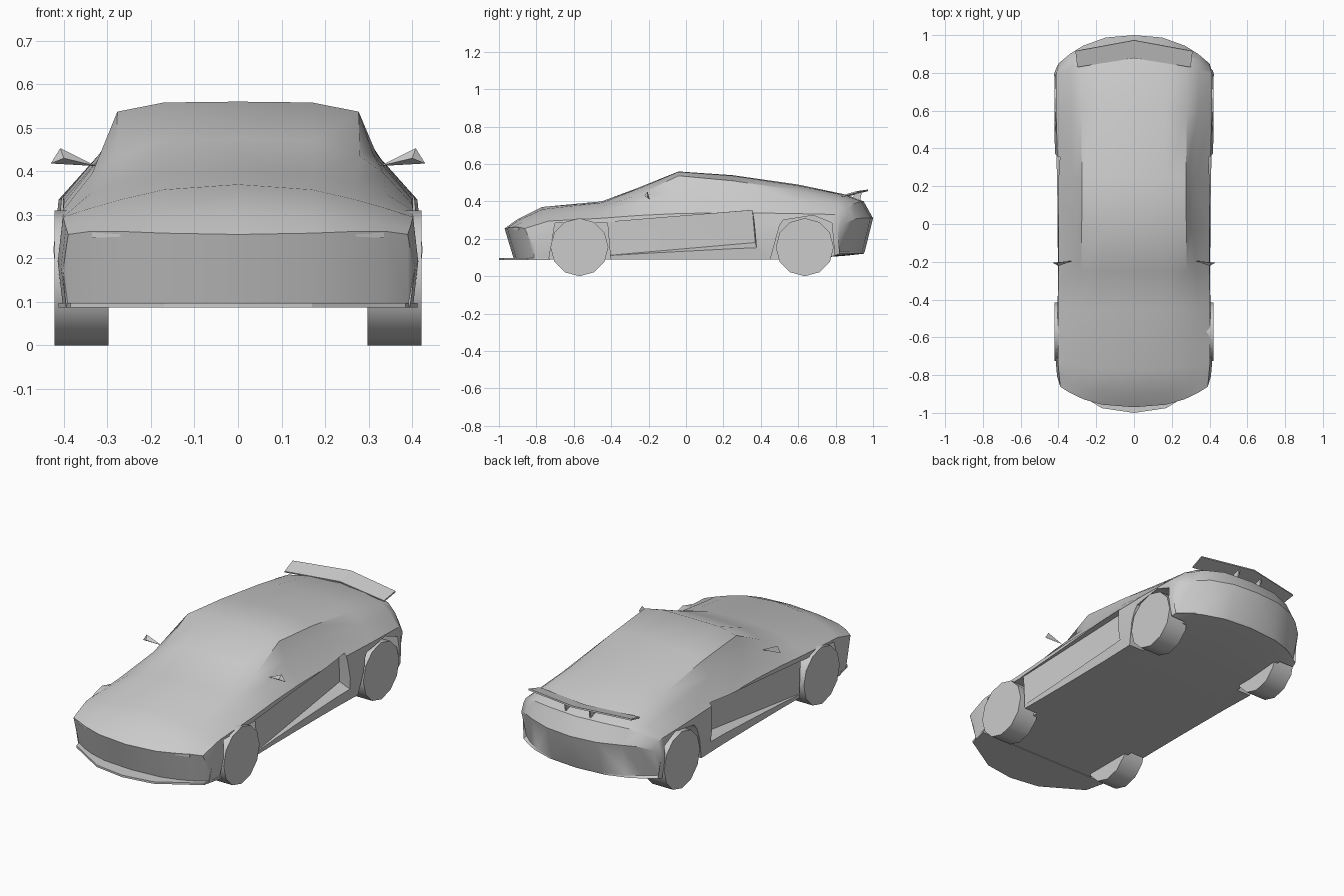
import bpy, bmesh, math
from mathutils import Vector

old = bpy.data.objects.get("Cube")
if old:
    bpy.data.objects.remove(old, do_unlink=True)

grey = bpy.data.materials.new("body grey")
grey.use_nodes = True
grey.diffuse_color = (0.6, 0.6, 0.6, 1)
grey.node_tree.nodes["Principled BSDF"].inputs["Base Color"].default_value = grey.diffuse_color


def make_object(name, bm):
    bmesh.ops.recalc_face_normals(bm, faces=bm.faces)
    mesh = bpy.data.meshes.new(name)
    bm.to_mesh(mesh)
    bm.free()
    mesh.materials.append(grey)
    obj = bpy.data.objects.new(name, mesh)
    bpy.context.collection.objects.link(obj)
    return obj


def smooth(obj, degrees):
    bpy.ops.object.select_all(action="DESELECT")
    obj.select_set(True)
    bpy.context.view_layer.objects.active = obj
    bpy.ops.object.shade_smooth_by_angle(angle=math.radians(degrees))


def extruded(name, points, offset):
    """Closed solid from a planar outline pushed along an offset."""
    bm = bmesh.new()
    near = [bm.verts.new(p) for p in points]
    far = [bm.verts.new(Vector(p) + Vector(offset)) for p in points]
    bm.faces.new(near)
    bm.faces.new(far[::-1])
    for i in range(len(near)):
        j = (i + 1) % len(near)
        bm.faces.new((near[i], near[j], far[j], far[i]))
    return make_object(name, bm)


def hull(name, points):
    bm = bmesh.new()
    for p in points:
        bm.verts.new(p)
    bmesh.ops.convex_hull(bm, input=bm.verts)
    return make_object(name, bm)


# Body stations: y, corner sweep, floor z, roof z, then (x, z) from roof edge to shoulder
STATIONS = [
    (-.97, .13, .09, .255, (.17, .258), (.27, .262), (.34, .262), (.39, .255)),
    (-.9, .10, .09, .305, (.17, .302), (.27, .292), (.34, .28), (.395, .27)),
    (-.77, .04, .09, .37, (.17, .358), (.27, .335), (.34, .315), (.402, .295)),
    (-.45, 0, .09, .4, (.18, .393), (.27, .375), (.34, .348), (.402, .31)),
    (-.25, 0, .09, .475, (.17, .47), (.28, .435), (.335, .395), (.4, .325)),
    (-.04, 0, .09, .56, (.17, .558), (.277, .537), (.31, .44), (.4, .335)),
    (.25, 0, .09, .54, (.17, .537), (.275, .51), (.318, .44), (.402, .34)),
    (.6, -.03, .09, .49, (.17, .485), (.28, .46), (.34, .41), (.412, .335)),
    (.86, -.07, .11, .435, (.17, .432), (.28, .417), (.345, .385), (.412, .33)),
    (.95, -.14, .12, .4, (.17, .4), (.28, .388), (.34, .365), (.405, .32)),
    (1.0, -.17, .13, .31, (.15, .312), (.27, .312), (.34, .305), (.4, .28)),
]


def build_body():
    bm = bmesh.new()
    rings = []
    for k, (y, sweep, floor, top, *edge) in enumerate(STATIONS):
        tuck = {0: .05, len(STATIONS) - 1: -.045}.get(k, 0)
        width = edge[-1][0]
        upper = [(0, top)] + edge
        half = [(x, z, 0) for x, z in upper]
        half.append((width + .012, (edge[-1][1] + floor) / 2, tuck * .6))
        half += [(x, floor, tuck) for x, z in reversed(upper)]
        other = [(-x, z, t) for x, z, t in half[-2:0:-1]]
        rings.append([bm.verts.new((x, y + t + sweep * abs(x / .42) ** 2.5, z))
                      for x, z, t in half + other])
    n = len(rings[0])
    for a, b in zip(rings, rings[1:]):
        for i in range(n):
            j = (i + 1) % n
            bm.faces.new((a[i], a[j], b[j], b[i]))
    # Nose and tail faces join the upper edge to the floor edge
    for ring in (rings[0], rings[-1]):
        for i in range(4):
            bm.faces.new((ring[i], ring[i + 1], ring[9 - i], ring[10 - i]))
            bm.faces.new((ring[-i], ring[-i - 1], ring[11 + i], ring[10 + i]))
        bm.faces.new(ring[4:7])
        bm.faces.new(ring[-6:-3])
    return make_object("body", bm)


def cut(obj, cutter):
    cutter.hide_render = True
    mod = obj.modifiers.new("cut", "BOOLEAN")
    mod.object = cutter
    mod.operation = "DIFFERENCE"
    mod.solver = "EXACT"
    bpy.context.view_layer.objects.active = obj
    bpy.ops.object.modifier_apply(modifier=mod.name)
    bpy.data.objects.remove(cutter, do_unlink=True)


body = build_body()
FRONT_ARCH = [(-.74, .05), (-.7, .285), (-.42, .285), (-.4, .05)]
REAR_ARCH = [(.44, .05), (.5, .27), (.52, .3), (.68, .325), (.78, .285), (.8, .05)]
for side in (1, -1):
    # Wheel arches
    for arch in (FRONT_ARCH, REAR_ARCH):
        cut(body, extruded("arch_cutter", [(side * .32, y, z) for y, z in arch],
                           (side * .3, 0, 0)))
    # Door hollow that deepens toward the rear intake
    cut(body, hull("door_cutter", [
        (side * x, y, z) for x, y, z in (
            (.402, -.43, .11), (.398, -.43, .288), (.355, .37, .18), (.36, .355, .352),
            (.6, -.43, .06), (.6, -.43, .288), (.6, .4, .06), (.6, .355, .352))]))
smooth(body, 32)

# Wheels
for y, end in ((-.57, "front"), (.635, "rear")):
    for side, label in ((1, "left"), (-1, "right")):
        rim = [(side * .297, y + .155 * math.sin(k * math.tau / 12),
                .155 + .155 * math.cos(k * math.tau / 12)) for k in range(12)]
        smooth(extruded(f"{end}_{label}_wheel", rim, (side * .124, 0, 0)), 40)

# Front splitter
edge = [(0, -1), (.17, -.975), (.385, -.845), (.412, -.73)]
outline = edge + [(-x, y) for x, y in edge[:0:-1]]
extruded("front_splitter", [(x, y, .087) for x, y in outline], (0, 0, .011))

# Rear wing and its struts
wing = [(-.3, .83, .432), (0, .878, .438), (.3, .83, .432),
        (.31, .915, .455), (0, .972, .463), (-.31, .915, .455)]
bm = bmesh.new()
verts = [bm.verts.new(p) for p in wing]
bm.faces.new((verts[0], verts[1], verts[4], verts[5]))
bm.faces.new((verts[1], verts[2], verts[3], verts[4]))
rear_wing = make_object("rear_wing", bm)
mod = rear_wing.modifiers.new("thickness", "SOLIDIFY")
mod.thickness = .008

for side, label in ((1, "left"), (-1, "right")):
    extruded(f"{label}_wing_strut", [(side * .07, .89, .41), (side * .07, .93, .4),
             (side * .07, .94, .45), (side * .07, .9, .44)], (side * .008, 0, 0))
    # Door mirrors
    hull(f"{label}_mirror", [(side * .325, -.195, .412), (side * .408, -.205, .453),
         (side * .43, -.205, .418), (side * .4, -.222, .43)])
    # Slim headlight plates
    extruded(f"{label}_headlight", [(side * .27, -.925, .25), (side * .335, -.895, .247),
             (side * .335, -.895, .262), (side * .27, -.925, .26)], (0, .009, 0))
